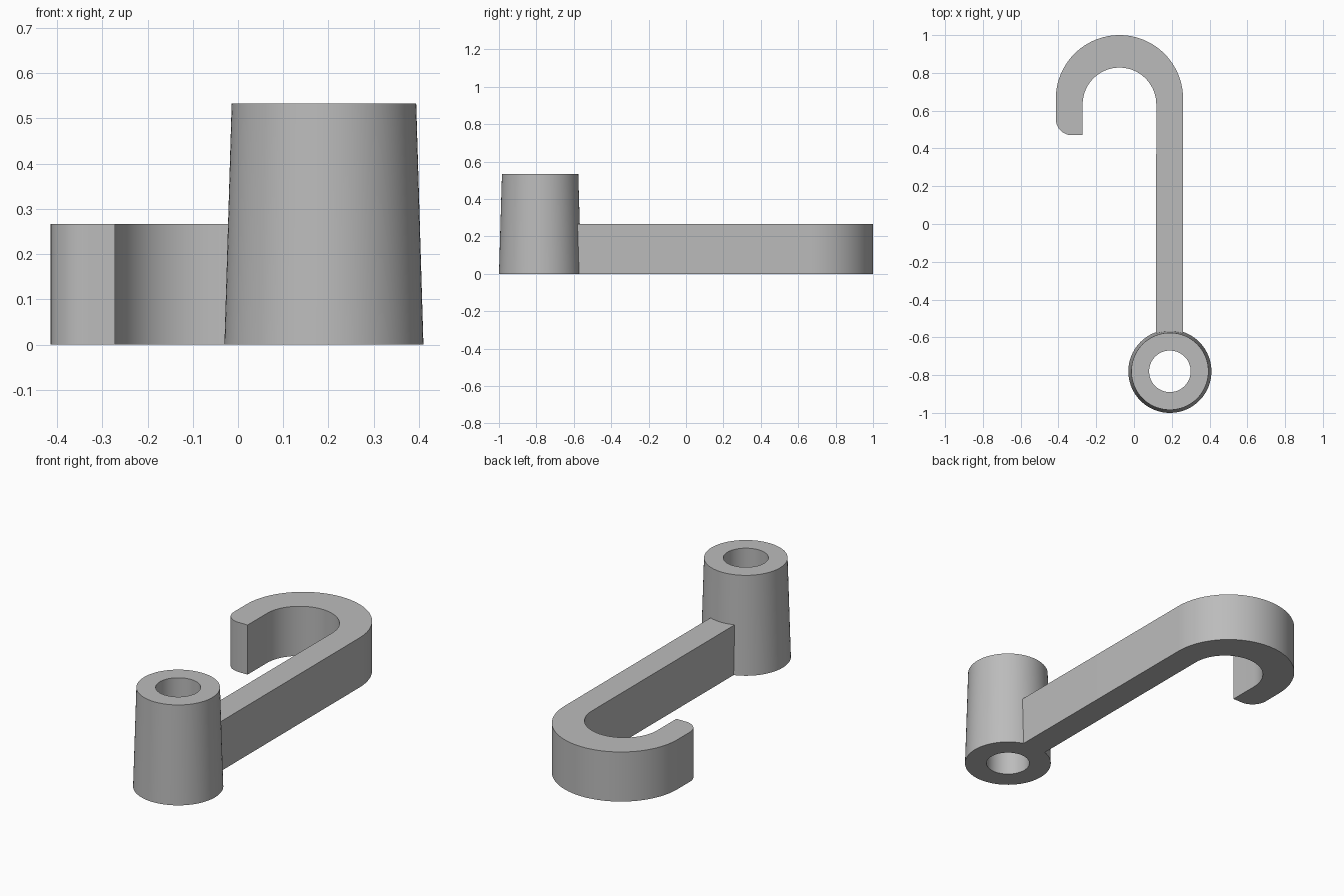
import bpy
import bmesh
from math import cos, sin, pi, tau

cube = bpy.data.objects.get("Cube")
if cube:
    bpy.data.objects.remove(cube, do_unlink=True)

grey = bpy.data.materials.new("plain grey")
grey.use_nodes = True
colour = (0.5, 0.5, 0.5, 1)
grey.diffuse_color = colour
grey.node_tree.nodes["Principled BSDF"].inputs["Base Color"].default_value = colour


def make_object(name, bm):
    bmesh.ops.recalc_face_normals(bm, faces=bm.faces)
    mesh = bpy.data.meshes.new(name)
    bm.to_mesh(mesh)
    bm.free()
    mesh.materials.append(grey)
    obj = bpy.data.objects.new(name, mesh)
    bpy.context.collection.objects.link(obj)
    return obj


def arc(cx, cy, r, start, end, steps):
    angles = [start + (end - start) * i / steps for i in range(steps + 1)]
    return [(cx + r * cos(a), cy + r * sin(a)) for a in angles]


# Tapered boss with a straight through hole, as a revolved wall profile
def tapered_tube(name, x, y, profile, sides=96):
    bm = bmesh.new()
    rings = [[bm.verts.new((x + r * cos(tau * i / sides), y + r * sin(tau * i / sides), z))
              for i in range(sides)] for r, z in profile]
    for k, ring in enumerate(rings):
        nxt = rings[(k + 1) % len(rings)]
        for i in range(sides):
            j = (i + 1) % sides
            bm.faces.new((ring[i], ring[j], nxt[j], nxt[i]))
    return make_object(name, bm)


# Flat outline raised to a solid
def extruded(name, outline, height):
    bm = bmesh.new()
    face = bm.faces.new([bm.verts.new((x, y, 0)) for x, y in outline])
    raised = bmesh.ops.extrude_face_region(bm, geom=[face])["geom"]
    verts = [v for v in raised if isinstance(v, bmesh.types.BMVert)]
    bmesh.ops.translate(bm, verts=verts, vec=(0, 0, height))
    return make_object(name, bm)


boss = tapered_tube("boss_and_hook", 0.19, -0.78,
                    [(0.22, 0), (0.204, 0.533), (0.11, 0.533), (0.11, 0)])

# Shank, hook bend and tip with one rounded outer corner
outline = [(0.117, -0.64), (0.26, -0.64)]
outline += arc(-0.077, 0.663, 0.337, 0, pi, 48)
outline += arc(-0.328, 0.556, 0.086, pi, 1.5 * pi, 12)
outline += [(-0.272, 0.47)]
outline += arc(-0.077, 0.633, 0.195, pi, 0, 40)
hook = extruded("hook", outline, 0.267)

# Join the hook to the boss as one solid
union = boss.modifiers.new("join", "BOOLEAN")
union.operation = "UNION"
union.solver = "EXACT"
union.object = hook
bpy.context.view_layer.objects.active = boss
boss.select_set(True)
bpy.ops.object.modifier_apply(modifier=union.name)
bpy.data.objects.remove(hook, do_unlink=True)
bpy.ops.object.shade_smooth_by_angle(angle=pi / 6)
